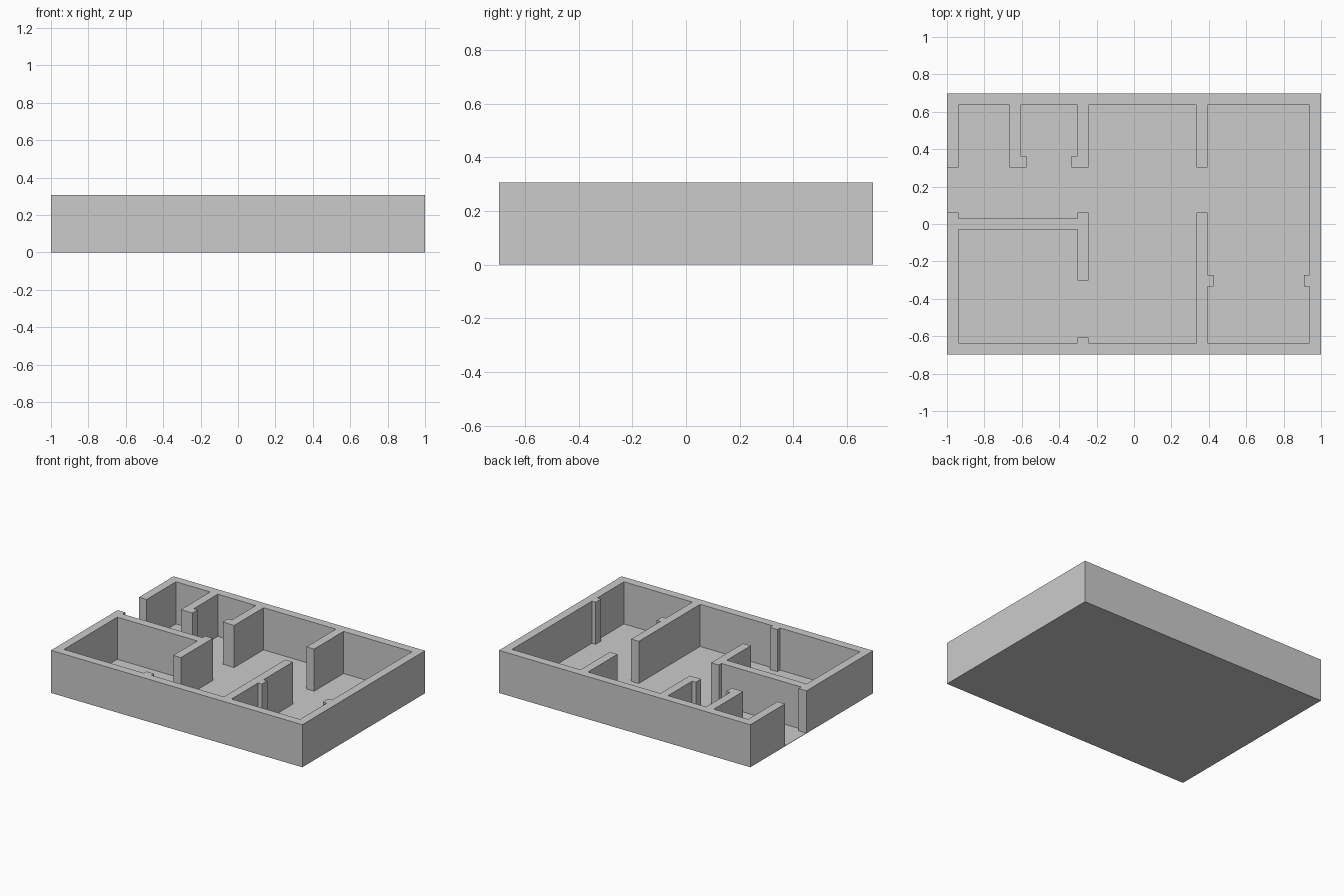
import bpy, bmesh, math

if "Cube" in bpy.data.objects:
    bpy.data.objects.remove(bpy.data.objects["Cube"])

U = 2 / 33            # wall thickness = one plan unit
FLOOR = 0.003         # thin floor sheet
HEIGHT = 5 * U        # wall height


def add_object(name, bm):
    bmesh.ops.recalc_face_normals(bm, faces=bm.faces[:])
    mesh = bpy.data.meshes.new(name)
    bm.to_mesh(mesh)
    bm.free()
    obj = bpy.data.objects.new(name, mesh)
    bpy.context.collection.objects.link(obj)
    return obj


def extrude_plan(name, rects, z, height):
    """Merge plan rectangles (x0, x1, y0, y1 in units) to one outline and raise it."""
    cells = set()
    for x0, x1, y0, y1 in rects:
        for i in range(round(2 * x0), round(2 * x1)):
            for j in range(round(2 * y0), round(2 * y1)):
                cells.add((i, j))
    bm = bmesh.new()
    verts = {}

    def vert(i, j):
        if (i, j) not in verts:
            verts[i, j] = bm.verts.new((i * U / 2, j * U / 2, z))
        return verts[i, j]

    for i, j in sorted(cells):
        bm.faces.new((vert(i, j), vert(i + 1, j), vert(i + 1, j + 1), vert(i, j + 1)))
    bmesh.ops.dissolve_limit(bm, angle_limit=math.radians(1),
                             verts=bm.verts[:], edges=bm.edges[:])
    ext = bmesh.ops.extrude_face_region(bm, geom=bm.faces[:], use_keep_orig=True)
    top = [g for g in ext["geom"] if isinstance(g, bmesh.types.BMVert)]
    bmesh.ops.translate(bm, verts=top, vec=(0, 0, height))
    return add_object(name, bm)


# Floor sheet
extrude_plan("floor", [(-16.5, 16.5, -11.5, 11.5)], 0, FLOOR)

# Outer walls, with the entrance gap on the left
outer = [
    (-16.5, 16.5, 10.5, 11.5),
    (-16.5, 16.5, -11.5, -10.5),
    (15.5, 16.5, -11.5, 11.5),
    (-16.5, -15.5, -11.5, 1),
    (-16.5, -15.5, 5, 11.5),
]
# Back partitions
back = [(x, x + 1, 5, 11) for x in (-11, -5, 5.5)]
# Front partitions
front = [
    (-16, -4, -0.5, 0.5),
    (-5, -4, -5, 1),
    (5.5, 6.5, -11, 1),
]
# Short door jambs
jambs = [
    (-10, -9.5, 5, 6),
    (-5.5, -5, 5, 6),
    (-5, -4, -10.5, -10),
    (6.5, 7, -5.5, -4.5),
    (15, 15.5, -5.5, -4.5),
]
extrude_plan("walls", outer + back + front + jambs, FLOOR, HEIGHT)
